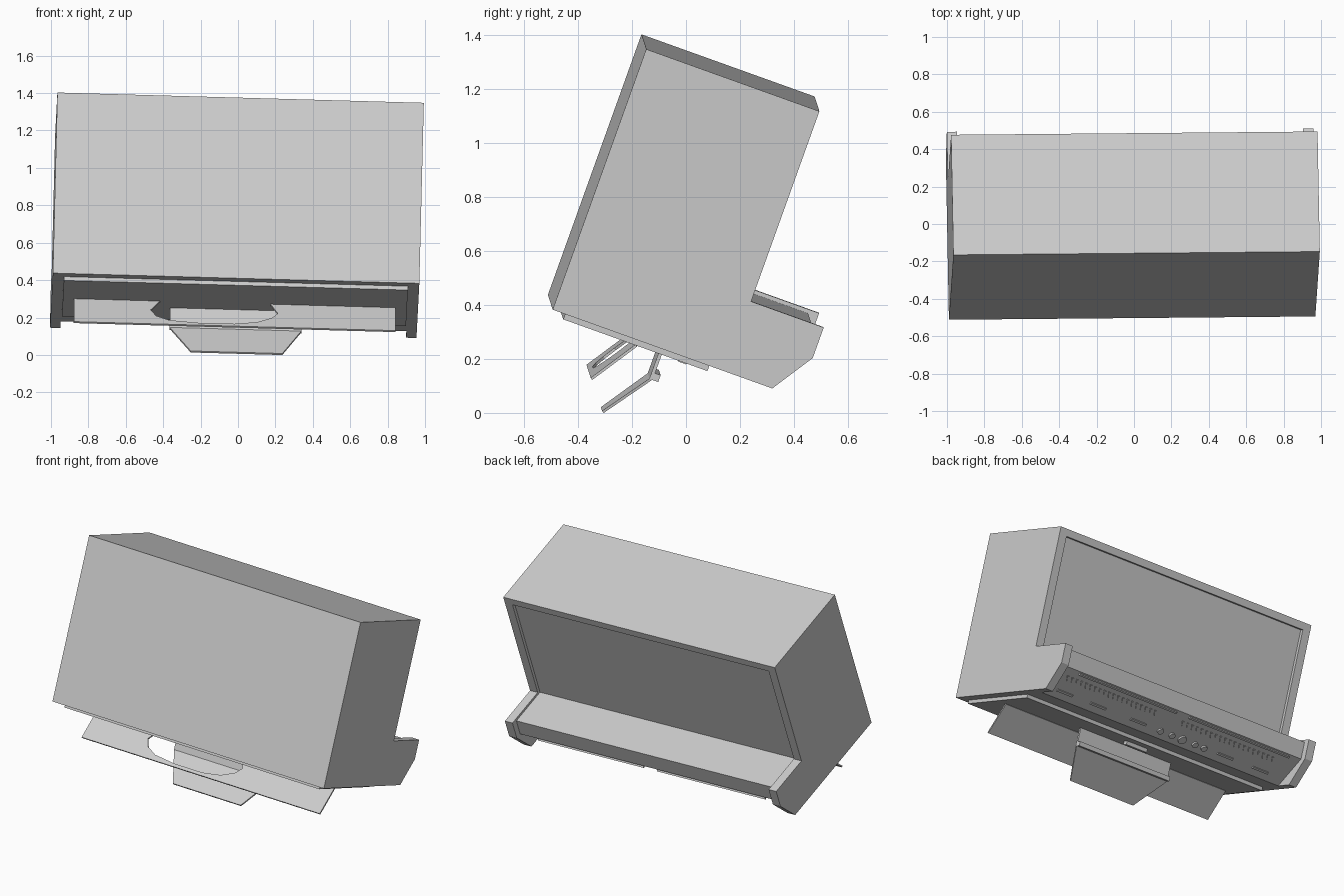
import bpy, bmesh, math
from mathutils import Vector, Matrix

cube = bpy.data.objects.get("Cube")
if cube:
    bpy.data.objects.remove(cube, do_unlink=True)

# Local frame of the tilted cabinet: X = width, U = depth, W = height
X = Vector((1, 0.009, -0.028)).normalized()
W = Vector((0.0235, 0.338, 0.941))
W = (W - X * W.dot(X)).normalized()
U = W.cross(X)
FRAME = Matrix((X, U, W)).transposed().to_4x4()
FRAME.translation = (-0.01, -0.503, 0.41)
LX, LU, LW = Vector((1, 0, 0)), Vector((0, 1, 0)), Vector((0, 0, 1))


def slab(name, outlines, origin, ax, ay, thickness):
    """Extrude flat outlines lying in the ax/ay plane along its normal."""
    bm = bmesh.new()
    normal = ax.cross(ay).normalized()
    for outline in outlines:
        verts = [bm.verts.new(origin + ax * p + ay * q) for p, q in outline]
        face = bm.faces.new(verts)
        grown = bmesh.ops.extrude_face_region(bm, geom=[face])["geom"]
        moved = [g for g in grown if isinstance(g, bmesh.types.BMVert)]
        bmesh.ops.translate(bm, verts=moved, vec=normal * thickness)
    bmesh.ops.recalc_face_normals(bm, faces=bm.faces)
    mesh = bpy.data.meshes.new(name)
    bm.to_mesh(mesh)
    bm.free()
    obj = bpy.data.objects.new(name, mesh)
    bpy.context.collection.objects.link(obj)
    obj.matrix_world = FRAME
    return obj


def prism(name, profile, x0, x1):
    return slab(name, [profile], LX * x0, LU, LW, x1 - x0)


def rect(x0, y0, x1, y1):
    return [(x0, y0), (x1, y0), (x1, y1), (x0, y1)]


def circle(cx, cy, r, n=16):
    return [(cx + r * math.cos(2 * math.pi * i / n),
             cy + r * math.sin(2 * math.pi * i / n)) for i in range(n)]


HALF, INNER = 0.98, 0.925

# Cabinet: two shaped side panels, a top board and the core between them
side = [(0, 0), (0, 1.026), (0.682, 1.026), (0.682, 0.277),
        (0.968, 0.277), (0.968, 0.157), (0.865, 0)]
prism("left_side_panel", side, INNER, HALF)
prism("right_side_panel", side, -HALF, -INNER)
prism("top_board", rect(0, 0.981, 0.682, 1.026), -INNER, INNER)
core = [(0, 0), (0, 0.981), (0.662, 0.981), (0.662, 0.262),
        (0.93, 0.262), (0.93, 0.157), (0.76, 0)]
prism("cabinet_core", core, -INNER, INNER)

# Base plate and its catch
prism("base_plate", rect(0.05, -0.022, 0.618, 0), -0.92, 0.92)
prism("catch", rect(0.52, -0.045, 0.55, -0.022), -0.08, 0.08)

# Sloping control panel details
panel_origin = Vector((0, 0.76, 0))
slope = Vector((0, 0.17, 0.157)).normalized()


def on_panel(name, outlines, height):
    return slab(name, outlines, panel_origin, LX, slope, -height)


on_panel("trim_strips", [rect(0.04, 0.21, 0.8, 0.222),
                         rect(-0.84, 0.21, -0.06, 0.222)], 0.012)

slashes = []
COUNT, LEAN = 20, 0.022
for start, end in ((0.14, 0.86), (-0.78, -0.04)):
    step = (end - start) / COUNT
    for i in range(COUNT):
        x = start + i * step
        slashes.append([(x, 0.14), (x + 0.016, 0.14),
                        (x + 0.016 + LEAN, 0.175), (x + LEAN, 0.175)])
on_panel("vent_slats", slashes, 0.006)

knobs = [circle(x, 0.055, r) for x, r in
         ((0.04, 0.02), (-0.05, 0.02), (-0.13, 0.027), (-0.23, 0.02), (-0.3, 0.02))]
on_panel("knobs", knobs, 0.012)
switches = [rect(x - 0.06, 0.05, x + 0.06, 0.064)
            for x in (0.79, 0.53, 0.215, -0.465, -0.74)]
on_panel("switches", switches, 0.008)

# Wide flap with a curved notch in its upper edge
flap_top = Vector((0, 0.335, -0.02))
flap_down = Vector((0, 0.22, -0.193)) - flap_top
flap = [(-0.86, 0), (-0.4, 0), (-0.45, 0.4), (-0.42, 0.65), (-0.35, 0.82),
        (-0.2, 0.9), (0, 0.9), (0.12, 0.8), (0.2, 0.6), (0.23, 0.4),
        (0.19, 0), (0.86, 0), (0.86, 1), (-0.86, 1)]
slab("wide_flap", [flap], flap_top, LX, flap_down, 0.01)

# Hinged hanger with a lip, carrying the tapered lower flap
prism("hanger", rect(0.435, -0.13, 0.448, -0.02), -0.345, 0.36)
prism("hanger_lip", rect(0.435, -0.135, 0.47, -0.108), -0.345, 0.36)
low_top = Vector((0, 0.453, -0.108))
low_down = Vector((0, 0.312, -0.308)) - low_top
slab("lower_flap", [[(-0.345, 0), (0.36, 0), (0.36, 0.12), (0.26, 1),
                     (-0.23, 1), (-0.345, 0.12)]], low_top, LX, low_down, 0.01)
